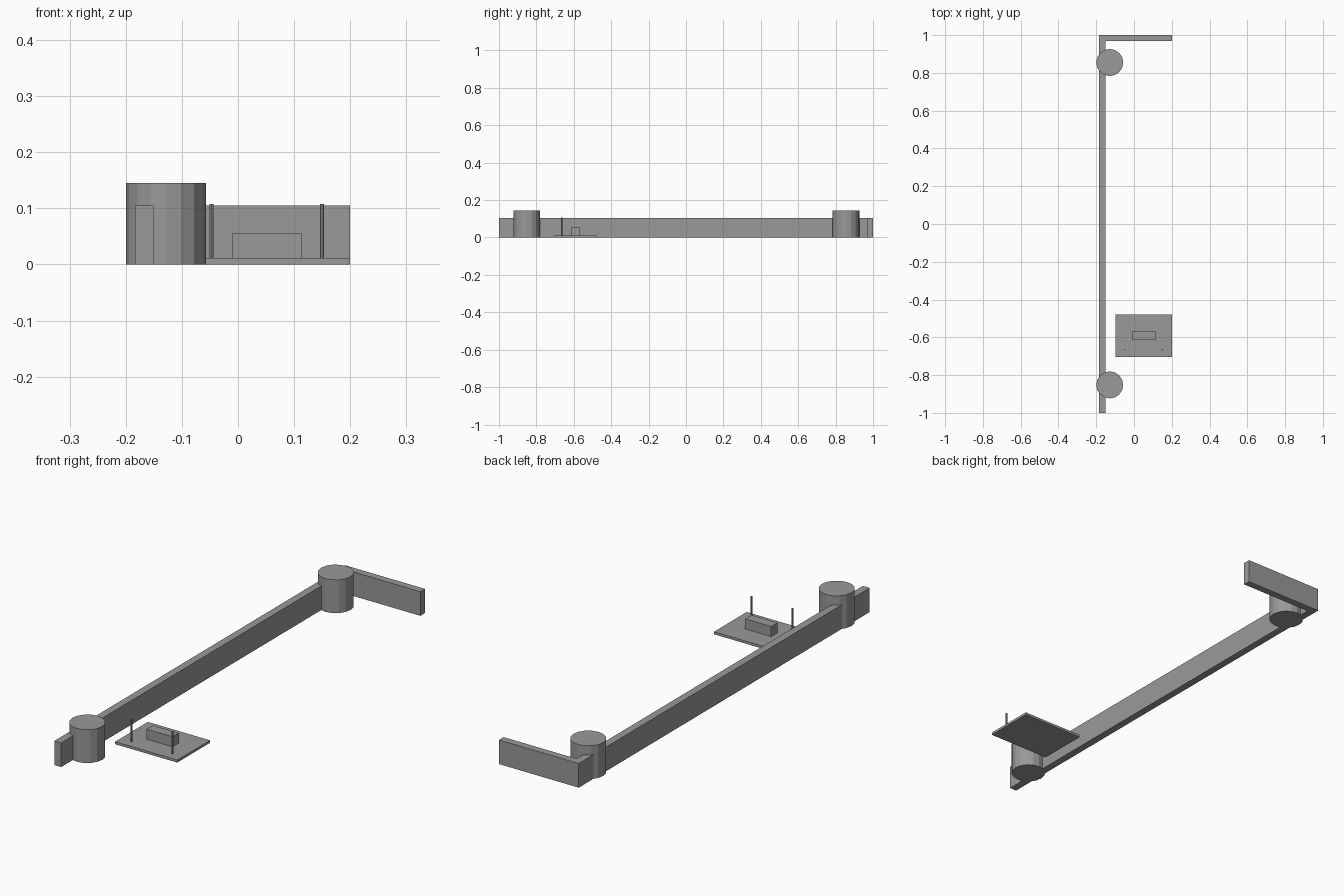
import bpy
import math

if "Cube" in bpy.data.objects:
    bpy.data.objects.remove(bpy.data.objects["Cube"])

grey = bpy.data.materials.new("plain grey")
grey.diffuse_color = (0.32, 0.32, 0.32, 1)
grey.use_nodes = True
grey.node_tree.nodes["Principled BSDF"].inputs["Base Color"].default_value = grey.diffuse_color


def box(name, x, y, z):
    """Box from (min, max) ranges on each axis."""
    bpy.ops.mesh.primitive_cube_add(size=1, location=[sum(r) / 2 for r in (x, y, z)])
    ob = bpy.context.object
    ob.name = name
    ob.scale = [r[1] - r[0] for r in (x, y, z)]
    bpy.ops.object.transform_apply(location=False, rotation=False, scale=True)
    ob.data.materials.append(grey)


def cylinder(name, x, y, r, z0, z1, sides):
    bpy.ops.mesh.primitive_cylinder_add(vertices=sides, radius=r, depth=z1 - z0,
                                        location=(x, y, (z0 + z1) / 2))
    ob = bpy.context.object
    ob.name = name
    ob.data.materials.append(grey)


# L-shaped wall
box("long_wall", (-0.184, -0.151), (-1, 0.968), (0, 0.105))
box("end_wall", (-0.184, 0.2), (0.968, 1), (0, 0.105))

# Round towers on the wall
for name, y in (("front_tower", -0.852), ("rear_tower", 0.855)):
    cylinder(name, -0.1285, y, 0.0714, 0, 0.145, 16)

# Platform with a block and two thin posts
box("platform", (-0.099, 0.2), (-0.703, -0.478), (0, 0.011))
box("platform_block", (-0.011, 0.114), (-0.613, -0.570), (0.011, 0.055))
for name, x in (("left_post", -0.047), ("right_post", 0.150)):
    cylinder(name, x, -0.665, 0.0036, 0.011, 0.108, 8)
